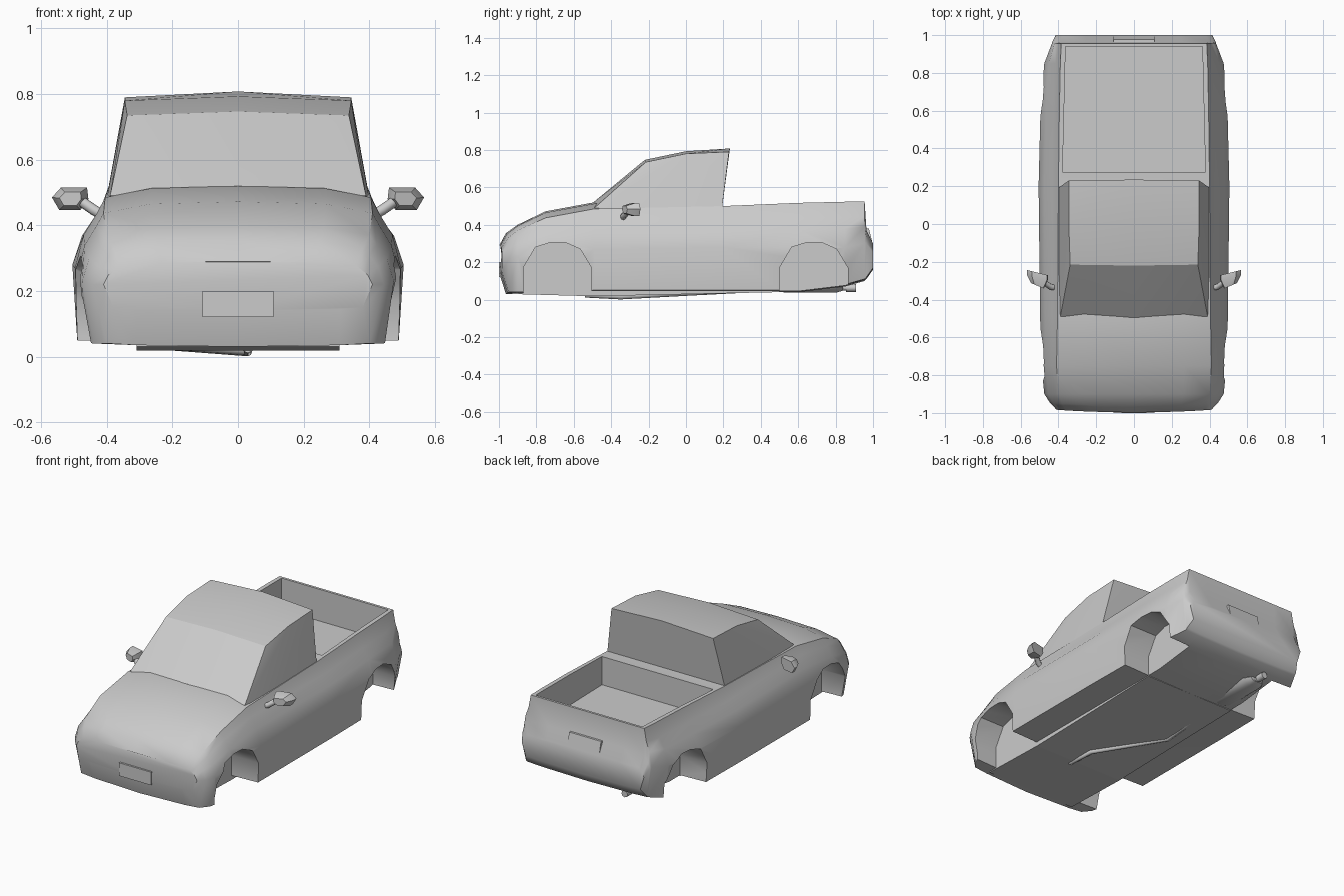
import bpy, bmesh, math
from mathutils import Vector

if "Cube" in bpy.data.objects:
    bpy.data.objects.remove(bpy.data.objects["Cube"])


def new_object(name, bm, angle=None):
    bmesh.ops.recalc_face_normals(bm, faces=bm.faces)
    me = bpy.data.meshes.new(name)
    bm.to_mesh(me)
    bm.free()
    ob = bpy.data.objects.new(name, me)
    bpy.context.collection.objects.link(ob)
    if angle:
        smooth(ob, angle)
    return ob


def activate(ob):
    bpy.ops.object.select_all(action='DESELECT')
    ob.select_set(True)
    bpy.context.view_layer.objects.active = ob


def smooth(ob, angle):
    activate(ob)
    bpy.ops.object.shade_smooth_by_angle(angle=math.radians(angle))


def hull(name, pts, angle=None):
    bm = bmesh.new()
    for p in pts:
        bm.verts.new(p)
    res = bmesh.ops.convex_hull(bm, input=bm.verts)
    loose = [v for v in bm.verts if not v.link_faces]
    bmesh.ops.delete(bm, geom=loose, context='VERTS')
    return new_object(name, bm, angle)


def mirrored(pts):
    return [(s * x, y, z) for x, y, z in pts for s in (1, -1)]


def box(name, x, y0, y1, z0, z1):
    return hull(name, mirrored([(x, y, z) for y in (y0, y1) for z in (z0, z1)]))


def tube(name, pts, radius):
    cu = bpy.data.curves.new(name, 'CURVE')
    cu.dimensions = '3D'
    cu.bevel_depth = radius
    cu.bevel_resolution = 2
    cu.use_fill_caps = True
    sp = cu.splines.new('POLY')
    sp.points.add(len(pts) - 1)
    for p, co in zip(sp.points, pts):
        p.co = (*co, 1)
    ob = bpy.data.objects.new(name, cu)
    bpy.context.collection.objects.link(ob)
    activate(ob)
    bpy.ops.object.convert(target='MESH')
    smooth(bpy.context.object, 50)


def cut(ob, cutter):
    mod = ob.modifiers.new('cut', 'BOOLEAN')
    mod.operation = 'DIFFERENCE'
    mod.solver = 'EXACT'
    mod.object = cutter
    activate(ob)
    bpy.ops.object.modifier_apply(modifier=mod.name)
    bpy.data.objects.remove(cutter)


# Lower body: y, bottom z, bottom half width, widest half width, its z, top half width, top z
stations = [
    (-.98, .15, .38, .41, .22, .36, .29),
    (-.945, .04, .40, .445, .22, .38, .355),
    (-.90, .04, .44, .475, .23, .40, .40),
    (-.75, .045, .48, .49, .25, .41, .472),
    (-.49, .05, .49, .497, .27, .405, .52),
    (.20, .05, .49, .505, .28, .40, .50),
    (.60, .05, .485, .495, .28, .395, .517),
    (.85, .08, .46, .475, .28, .39, .523),
    (.955, .11, .41, .435, .30, .385, .525),
    (.965, .12, .41, .432, .30, .39, .37),
    (1.0, .17, .39, .415, .25, .38, .30),
]
bm = bmesh.new()
rings = []
for y, zb, wb, wm, zm, wt, zt in stations:
    h, w = zt - zm, wm - wt
    drop = .035 * min(1, h / .2) if y < 0 else 0
    half = [(.31, zb - .005), (wb, zb), (wm, zm), (wt + .72 * w, zm + .4 * h),
            (wt + .3 * w, zm + .65 * h), (wt, zt - drop), (wt * .65, zt - drop * .2)]
    ring = [(0, zb - .01)] + half + [(0, zt)] + [(-x, z) for x, z in reversed(half)]
    bow = -.018 if y < -.9 else 0
    rings.append([bm.verts.new((x, y + bow * (1 - (x / .45) ** 2), z)) for x, z in ring])
for a, b in zip(rings, rings[1:]):
    for i in range(len(a)):
        j = (i + 1) % len(a)
        bm.faces.new((a[i], a[j], b[j], b[i]))
bm.faces.new(rings[0])
bm.faces.new(rings[-1])
body = new_object('lower_body', bm)

# Wheel wells
arch = [(-.185, -.1), (-.185, .17), (-.12, .28), (-.04, .305),
        (.04, .305), (.12, .27), (.18, .17), (.18, -.1)]
for yc in (-.685, .685):
    for s in (1, -1):
        cut(body, hull('well_cutter', [(s * x, yc + y, z) for y, z in arch for x in (.31, .7)]))

# Open cargo bed
cut(body, hull('bed_cutter', mirrored([(x, y, z) for x, y in ((.378, .275), (.362, .94))
                                       for z in (.33, .7)])))
smooth(body, 40)

# Cab with crowned roof
cab = mirrored([(.39, -.49, .49), (.402, -.2, .47), (.403, .19, .47),
                (.338, -.215, .735), (.345, 0, .78), (.345, .23, .79)])
cab += [(0, -.495, .52), (0, -.22, .747), (0, 0, .793), (0, .235, .808), (0, .19, .47)]
hull('cab', cab, 25)

# Chassis tray between the wheels
hull('underbody', mirrored([(.31, -.93, .03), (.31, -.5, .018), (.31, .5, .04),
                            (.31, -.93, .12), (.31, .5, .12)]))

# Number plates, front and rear
box('front_plate', .108, -1.0, -.97, .12, .2)
rear = mirrored([(.108, y, z) for y, z in ((.96, .29), (1.0, .29), (.96, .38), (.978, .38))])
hull('rear_plate', rear)

# Door mirrors: domed head on a short stem
outline = [(.46, .515), (.54, .515), (.567, .485), (.545, .447), (.48, .447), (.456, .48)]
for side, s in (('right', 1), ('left', -1)):
    head = []
    for x, z in outline:
        head.append((s * x, -.27 + (x - .46) * .25, z))
        head.append((s * x, -.295 + (x - .46) * .25, z))
        head.append((s * (.51 + (x - .51) * .6), -.34 + (x - .46) * .25, .48 + (z - .48) * .6))
    hull(side + '_mirror', head, 35)
    tube(side + '_mirror_stem', [(s * .41, -.335, .43), (s * .44, -.335, .447),
                                 (s * .48, -.305, .475)], .016)

# Exhaust: pipe, flat silencer and tip
tube('exhaust_pipe', [(.03, -.54, .025), (.03, -.35, .015), (-.235, .02, .035),
                      (-.22, .5, .06)], .014)
ring = [(math.cos(k * math.pi / 5), math.sin(k * math.pi / 5)) for k in range(10)]
hull('silencer', [(-.22 + .07 * f * c, y, .065 + .03 * f * n) for c, n in ring
                  for y, f in ((.48, .4), (.53, 1), (.8, 1), (.84, .6))], 40)
tube('exhaust_tip', [(-.22, .82, .062), (-.22, .86, .062)], .013)
tube('exhaust_end', [(-.22, .855, .062), (-.22, .91, .062)], .021)
